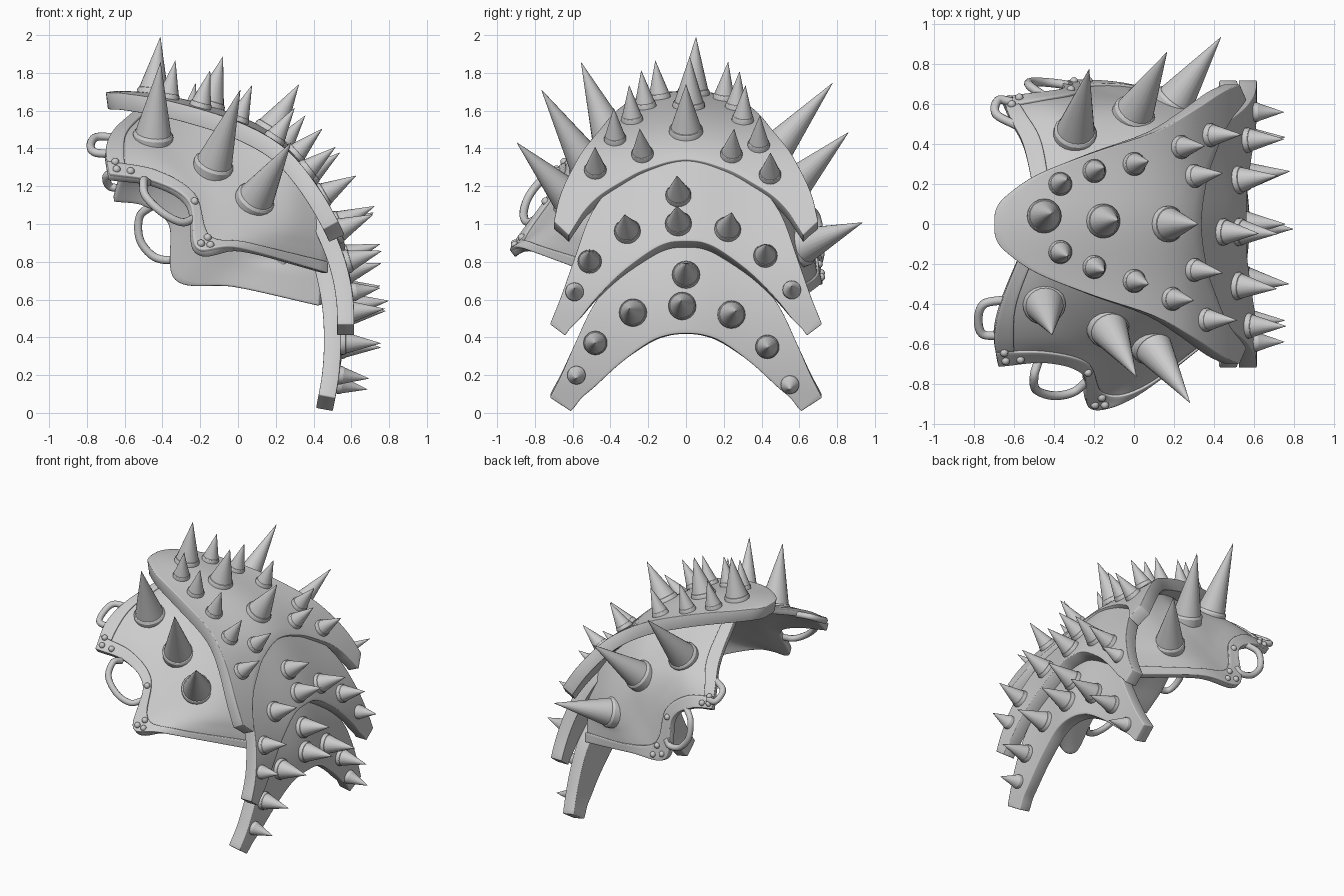
import bpy, bmesh, math
from mathutils import Vector

if "Cube" in bpy.data.objects:
    bpy.data.objects.remove(bpy.data.objects["Cube"])


def spline(pts, t):
    """Catmull-Rom through pts, t in 0..len-1"""
    n = len(pts) - 1
    i = min(int(t), n - 1)
    f = t - i
    p1, p2 = Vector(pts[i]), Vector(pts[i + 1])
    p0 = Vector(pts[i - 1]) if i > 0 else 2 * p1 - p2
    p3 = Vector(pts[i + 2]) if i + 2 <= n else 2 * p2 - p1
    return 0.5 * (2 * p1 + (p2 - p0) * f + (2 * p0 - 5 * p1 + 4 * p2 - p3) * f ** 2
                  + (3 * p1 - p0 - 3 * p2 + p3) * f ** 3)


def height(prof, k):
    """Smooth function value through (key, value) pairs with rising keys"""
    def slope(j):
        a, b = prof[max(j - 1, 0)], prof[min(j + 1, len(prof) - 1)]
        return (b[1] - a[1]) / (b[0] - a[0])
    i = max(j for j in range(len(prof) - 1) if j == 0 or prof[j][0] <= k)
    (ka, va), (kb, vb) = prof[i], prof[i + 1]
    h = kb - ka
    f = (k - ka) / h
    return (va * (2 * f**3 - 3 * f**2 + 1) + vb * (3 * f**2 - 2 * f**3)
            + h * slope(i) * (f**3 - 2 * f**2 + f) + h * slope(i + 1) * (f**3 - f**2))


def finish(name, bm, angle=35):
    me = bpy.data.meshes.new(name)
    bm.to_mesh(me)
    bm.free()
    ob = bpy.data.objects.new(name, me)
    bpy.context.collection.objects.link(ob)
    bpy.ops.object.select_all(action='DESELECT')
    ob.select_set(True)
    bpy.context.view_layer.objects.active = ob
    bpy.ops.object.shade_smooth_by_angle(angle=math.radians(angle))
    return ob


def sheet(name, func, us, vs, out, thick, bevel):
    """Solid shell from a surface function, thickened away from 'out'"""
    bm = bmesh.new()
    g = [[bm.verts.new(func(u, v)) for v in vs] for u in us]
    for a, b in zip(g, g[1:]):
        for j in range(len(vs) - 1):
            bm.faces.new((a[j], b[j], b[j + 1], a[j + 1]))
    bm.normal_update()
    if sum(f.normal.dot(Vector(out)) * f.calc_area() for f in bm.faces) < 0:
        bmesh.ops.reverse_faces(bm, faces=bm.faces[:])
    ob = finish(name, bm)
    s = ob.modifiers.new("thickness", 'SOLIDIFY')
    s.thickness, s.offset = thick, -1
    b = ob.modifiers.new("edge", 'BEVEL')
    b.width, b.segments, b.angle_limit = bevel, 2, math.radians(50)
    return ob


def steps(a, b, n):
    return [a + (b - a) * i / n for i in range(n + 1)]


def spike(name, base, tip, r):
    """Cone with a collar at the foot"""
    base, tip = Vector(base), Vector(tip)
    L = (tip - base).length
    q = (tip - base).to_track_quat('Z', 'Y')
    bm = bmesh.new()
    n = 20
    rings = []
    for rad, h in ((1.13 * r, -.04), (1.13 * r, .012), (1.05 * r, .024), (r, .026), (.012 * r, L)):
        rings.append([bm.verts.new(base + q @ Vector((rad * math.cos(a * math.tau / n),
                      rad * math.sin(a * math.tau / n), h))) for a in range(n)])
    for a, b in zip(rings, rings[1:]):
        for i in range(n):
            bm.faces.new((a[i], a[(i + 1) % n], b[(i + 1) % n], b[i]))
    bm.faces.new(rings[0][::-1])
    bm.faces.new(rings[-1])
    finish(name, bm, 30)


# Overlapping plates: profile (key, value) and half outline (y_up, key_up, y_low, key_low)
def plate(name, prof, rungs, by_x, spikes):
    full = [(-a, b, -c, d) for a, b, c, d in rungs[:0:-1]] + rungs

    def surf(y, k):
        val = height(prof, k)
        crown = .035 * math.exp(-(y / .25) ** 2)
        return Vector((k, y, val + crown - .035)) if by_x else Vector((val + crown, y, k))

    def func(u, v):
        a, b, c, d = spline(full, u)
        return surf(a + (c - a) * v, b + (d - b) * v)
    n = len(full) - 1
    sheet(name, func, steps(0, n, n * 4), steps(0, 1, 22), (1, 0, 1), .09, .018)
    for i, (y, k, r, L) in enumerate(spikes):
        p = surf(y, k)
        nrm = (surf(y, k + .01) - surf(y, k - .01)).cross(surf(y + .01, k) - surf(y - .01, k))
        if nrm.x + nrm.z < 0:
            nrm.negate()
        spike(f"{name}_spike_{i}", p, p + nrm.normalized() * L, r)


S = (.052, .2)
plate("top_plate",
      [(-.72, 1.695), (-.62, 1.705), (-.4, 1.685), (-.1, 1.61), (.1, 1.53), (.25, 1.435),
       (.35, 1.33), (.45, 1.19), (.53, 1.05), (.57, .965)],
      [(0, -.70, 0, .34), (.08, -.69, .08, .345), (.15, -.63, .15, .355), (.25, -.48, .25, .375),
       (.36, -.2, .35, .41), (.46, .1, .45, .45), (.57, .3, .53, .495), (.66, .44, .58, .535),
       (.70, .53, .62, .565)], True,
      [(.04, -.45, .076, .3), (.015, -.155, .076, .27), (0, .17, .08, .29)]
      + [(y, x) + S for y, x in ((.2, -.37), (.265, -.2), (.3, 0), (.385, .235), (-.14, -.37),
         (-.215, -.2), (-.285, 0), (-.375, .19), (.24, .3), (-.23, .3), (-.48, .36), (.445, .38))])
plate("middle_plate",
      [(.38, .615), (.6, .61), (.8, .57), (1.0, .49), (1.2, .38), (1.42, .24)],
      [(0, 1.4, 0, .91), (.1, 1.38, .1, .9), (.2, 1.35, .2, .85), (.36, 1.24, .35, .735),
       (.5, 1.06, .48, .6), (.59, .82, .56, .5), (.66, .62, .61, .45), (.72, .47, .64, .41)], False,
      [(-.04, 1.15, .06, .21), (-.04, 1.0, .062, .22), (-.31, .96, .062, .22), (.22, .97, .062, .22),
       (-.51, .8, .056, .2), (.42, .83, .056, .2), (-.59, .64, .043, .15), (.56, .65, .043, .15)])
plate("lower_plate",
      [(0, .50), (.2, .535), (.4, .545), (.6, .53), (.8, .48), (1.0, .4)],
      [(0, .95, 0, .42), (.1, .93, .1, .41), (.2, .88, .2, .37), (.35, .75, .35, .26),
       (.49, .57, .48, .14), (.59, .36, .55, .08), (.66, .2, .59, .03), (.72, .08, .61, .008)], False,
      [(0, .73, .065, .23), (-.02, .565, .065, .23), (-.28, .53, .065, .23), (.24, .52, .065, .23),
       (-.48, .37, .056, .21), (.43, .35, .056, .21), (-.58, .2, .043, .16), (.55, .15, .043, .16)])


# Side flaps: coarse surface columns, trim border, rivets, large spikes, wire loops
def flap(name, cols, spikes, loops):
    def func(u, v):
        return spline([spline(c, v) for c in cols], u)
    out = Vector((0, spikes[0][0][1], .4))
    sheet(name, func, steps(0, 5, 50), steps(0, 3, 24), out, .04, .008)

    def raised(u, v):
        e = .01
        uu, vv = min(max(u, e), 5 - e), min(max(v, e), 3 - e)
        nrm = (func(uu + e, vv) - func(uu - e, vv)).cross(func(uu, vv + e) - func(uu, vv - e)).normalized()
        return func(u, v) + nrm * (.012 if nrm.dot(out) > 0 else -.012)
    sheet(name + "_trim_bottom", raised, steps(0, 5, 50), steps(2.5, 3, 4), out, .022, .005)
    sheet(name + "_trim_side", raised, steps(0, .35, 4), steps(0, 2.5, 24), out, .022, .005)
    for i, (u, v) in enumerate(((.16, 2.8), (.16, 2.5), (.45, 2.8), (2.1, 2.75),
                                (3.0, 2.85), (3.0, 2.6), (3.3, 2.8))):
        bm = bmesh.new()
        bmesh.ops.create_uvsphere(bm, u_segments=12, v_segments=8, radius=.021)
        bmesh.ops.translate(bm, verts=bm.verts[:], vec=raised(u, v))
        finish(f"{name}_rivet_{i}", bm)
    for i, (b, t) in enumerate(spikes):
        spike(f"{name}_spike_{i}", b, t, .095)
    for i, pts in enumerate(loops):
        cu = bpy.data.curves.new(f"{name}_loop_{i}", 'CURVE')
        cu.dimensions, cu.bevel_depth, cu.bevel_resolution, cu.use_fill_caps = '3D', .022, 3, True
        sp = cu.splines.new('POLY')
        m = (len(pts) - 1) * 6
        sp.points.add(m)
        for j in range(m + 1):
            sp.points[j].co = (*spline(pts, j / 6), 1)
        sp.use_smooth = True
        bpy.context.collection.objects.link(bpy.data.objects.new(cu.name, cu))


flap("front_flap",
     [[(-.55, -.1, 1.59), (-.66, -.38, 1.49), (-.70, -.56, 1.39), (-.68, -.71, 1.26)],
      [(-.35, -.16, 1.59), (-.44, -.41, 1.46), (-.43, -.58, 1.34), (-.44, -.69, 1.22)],
      [(-.05, -.28, 1.52), (-.13, -.52, 1.31), (-.2, -.64, 1.2), (-.26, -.75, 1.11)],
      [(.15, -.37, 1.43), (.06, -.61, 1.15), (-.08, -.77, 1.0), (-.22, -.92, .87)],
      [(.3, -.43, 1.31), (.25, -.62, 1.03), (.12, -.75, .93), (0, -.86, .87)],
      [(.42, -.46, 1.12), (.46, -.49, .97), (.47, -.5, .86), (.47, -.5, .74)]],
     [((-.45, -.4, 1.46), (-.41, -.555, 1.855)), ((-.13, -.52, 1.31), (.012, -.765, 1.71)),
      ((.09, -.61, 1.13), (.28, -.895, 1.43))],
     [[(-.48, -.69, 1.22), (-.5, -.76, 1.23), (-.49, -.83, 1.15), (-.4, -.86, 1.06), (-.3, -.84, 1.01),
       (-.23, -.78, 1.03)],
      [(-.65, -.38, 1.46), (-.75, -.4, 1.46), (-.78, -.47, 1.42), (-.76, -.55, 1.38), (-.67, -.56, 1.37)]])
flap("back_flap",
     [[(-.49, .1, 1.59), (-.55, .38, 1.39), (-.62, .53, 1.27), (-.66, .63, 1.14)],
      [(-.27, .17, 1.56), (-.3, .455, 1.37), (-.4, .58, 1.25), (-.5, .65, 1.11)],
      [(-.05, .28, 1.51), (-.04, .54, 1.22), (-.22, .62, 1.1), (-.36, .67, 1.0)],
      [(.12, .37, 1.43), (.06, .58, 1.1), (-.14, .66, .9), (-.33, .71, .71)],
      [(.3, .43, 1.3), (.21, .61, .9), (.08, .66, .77), (-.02, .69, .67)],
      [(.42, .46, 1.1), (.45, .51, .87), (.45, .53, .71), (.44, .55, .57)]],
     [((-.295, .455, 1.37), (-.225, .775, 1.745)), ((0, .555, 1.19), (.165, .86, 1.485)),
      ((.2, .61, .88), (.435, .935, 1.008))],
     [[(-.45, .64, 1.1), (-.52, .69, 1.04), (-.52, .71, .92), (-.45, .71, .83), (-.36, .7, .81),
       (-.32, .69, .85)],
      [(-.61, .61, 1.19), (-.68, .62, 1.2), (-.69, .55, 1.26), (-.58, .49, 1.29)]])
